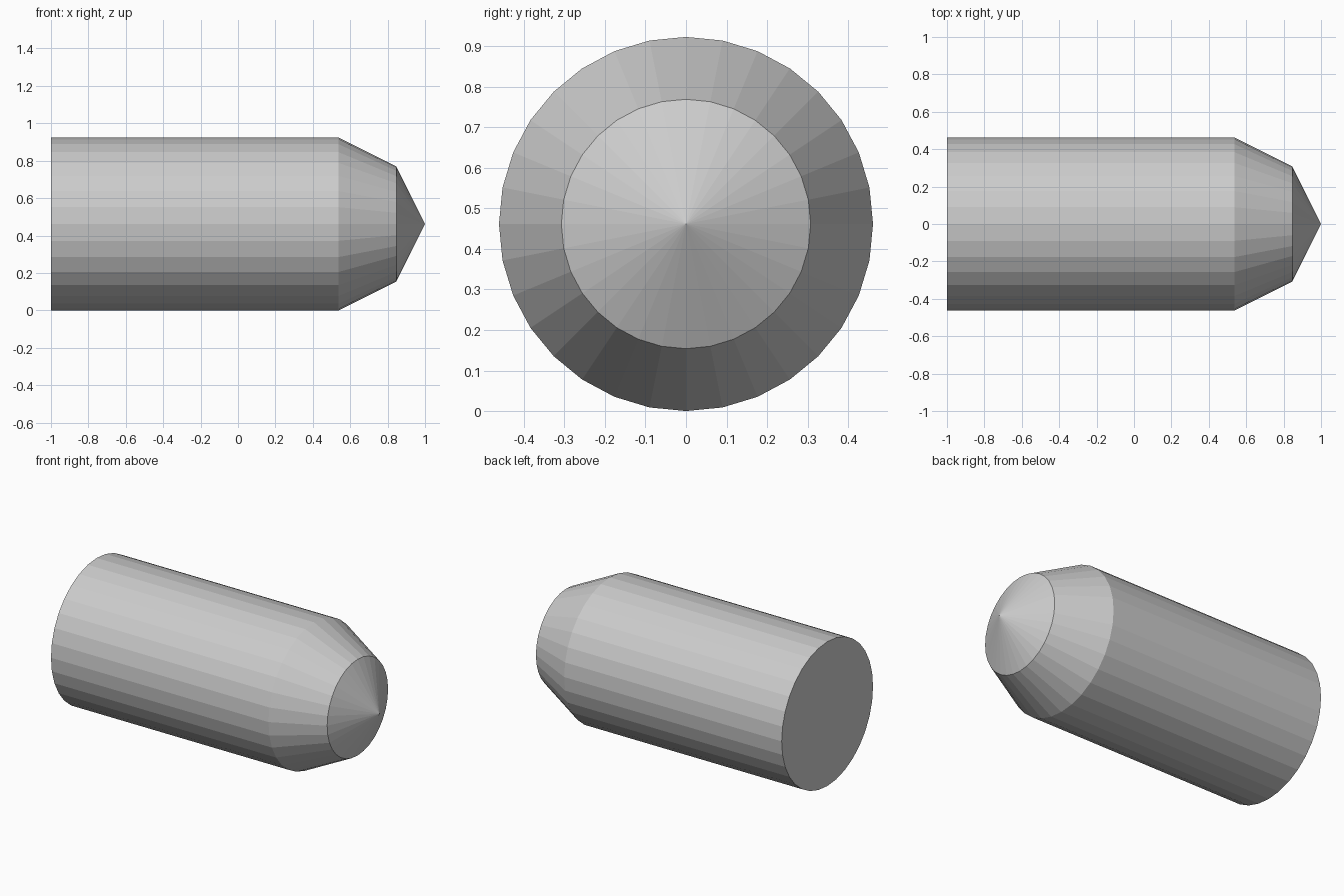
import bpy, bmesh
from math import sin, cos, tau

if "Cube" in bpy.data.objects:
    bpy.data.objects.remove(bpy.data.objects["Cube"])

SIDES = 32
U = 2 / 13            # the shape follows a 13-unit length
R = 3 * U             # body radius, also the axis height

# Profile along x: (position, radius)
PROFILE = [(-1, R), (-1 + 10 * U, R), (1 - U, 2 * U)]

bm = bmesh.new()
rings = [[bm.verts.new((x, r * sin(tau * i / SIDES), R + r * cos(tau * i / SIDES)))
          for i in range(SIDES)] for x, r in PROFILE]

# Straight body and tapered shoulder
for a, b in zip(rings, rings[1:]):
    for i in range(SIDES):
        j = (i + 1) % SIDES
        bm.faces.new((a[i], a[j], b[j], b[i]))

# Flat back cap
bm.faces.new(rings[0])

# Pointed nose
tip = bm.verts.new((1, 0, R))
for i in range(SIDES):
    bm.faces.new((rings[-1][i], rings[-1][(i + 1) % SIDES], tip))

bmesh.ops.recalc_face_normals(bm, faces=bm.faces)
mesh = bpy.data.meshes.new("pointed_cylinder")
bm.to_mesh(mesh)
bm.free()
bpy.context.collection.objects.link(bpy.data.objects.new("pointed_cylinder", mesh))
